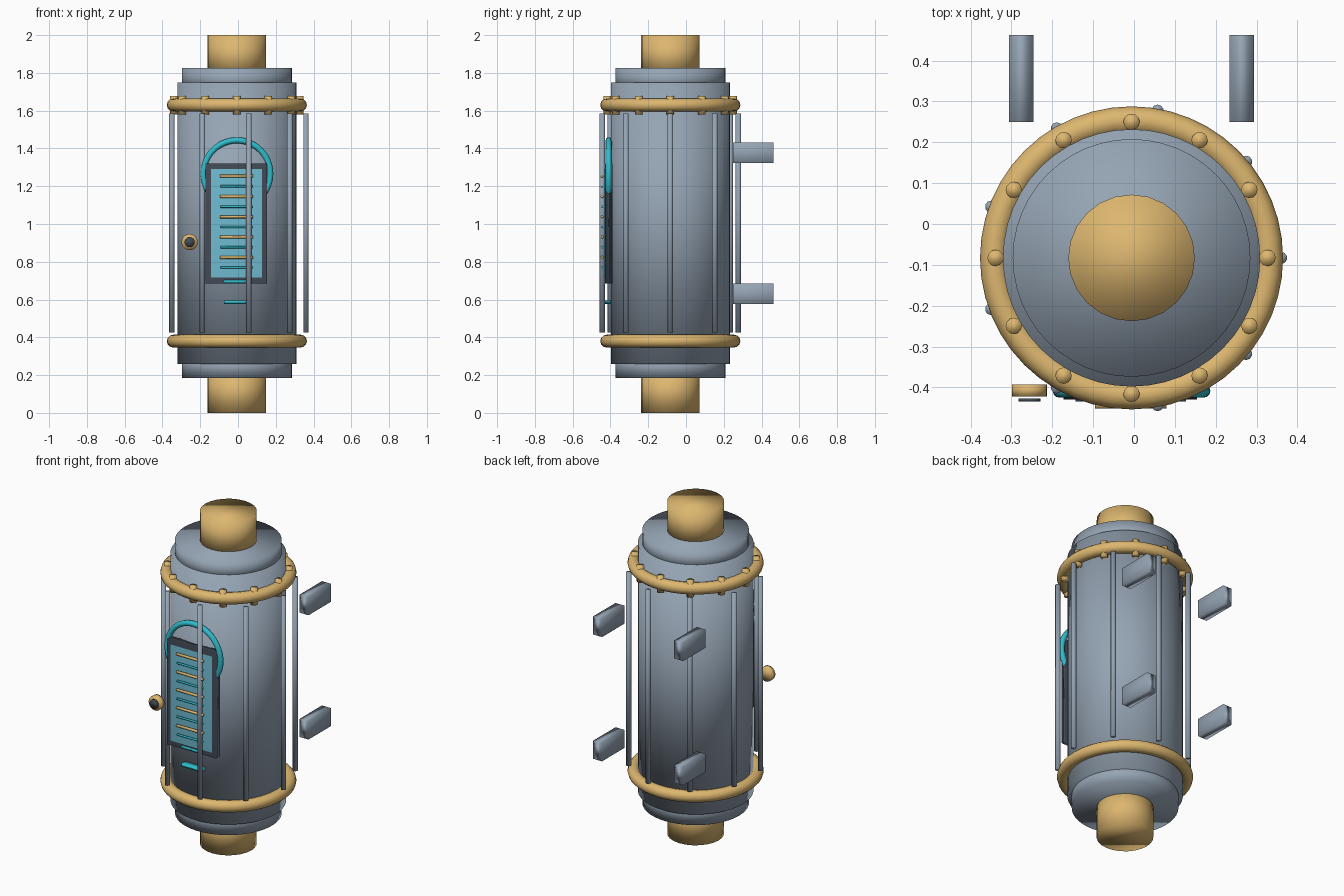
import bpy
from math import cos, sin, pi, radians

if "Cube" in bpy.data.objects:
    bpy.data.objects.remove(bpy.data.objects["Cube"])

CX, CY = -0.006, -0.083      # axis of the tank


def material(name, rgb):
    m = bpy.data.materials.new(name)
    m.use_nodes = True
    m.diffuse_color = (*rgb, 1)
    m.node_tree.nodes["Principled BSDF"].inputs["Base Color"].default_value = (*rgb, 1)
    return m


steel = material("blue grey steel", (0.30, 0.37, 0.45))
brass = material("brass", (0.72, 0.47, 0.16))
cyan = material("bright cyan", (0.03, 0.50, 0.60))
glass = material("pale cyan glass", (0.16, 0.50, 0.64))
dark = material("dark slate", (0.055, 0.07, 0.095))


def finish(name, mat):
    ob = bpy.context.object
    ob.name = name
    ob.data.materials.append(mat)
    bpy.ops.object.shade_smooth()
    return ob


def cylinder(name, mat, radius, depth, loc, sides=48, rot=(0, 0, 0)):
    bpy.ops.mesh.primitive_cylinder_add(vertices=sides, radius=radius, depth=depth,
                                        location=loc, rotation=rot)
    return finish(name, mat)


def upright(name, mat, radius, z0, z1, x=CX, y=CY, sides=48):
    return cylinder(name, mat, radius, z1 - z0, (x, y, (z0 + z1) / 2), sides)


def box(name, mat, size, loc):
    bpy.ops.mesh.primitive_cube_add(size=1, location=loc)
    ob = finish(name, mat)
    ob.scale = size
    return ob


def torus(name, mat, major, minor, loc, rot=(0, 0, 0)):
    bpy.ops.mesh.primitive_torus_add(major_radius=major, minor_radius=minor, location=loc,
                                     rotation=rot, major_segments=48, minor_segments=12)
    return finish(name, mat)


def around(count, radius):
    for i in range(count):
        a = 2 * pi * i / count
        yield i + 1, CX + radius * cos(a), CY + radius * sin(a)


# Tank body, end caps and pipe collars
upright("tank_body", steel, 0.315, 0.26, 1.75)
upright("bottom_cap", steel, 0.291, 0.185, 0.30)
upright("top_cap", steel, 0.291, 1.71, 1.825)
upright("bottom_pipe", brass, 0.155, 0, 0.22, sides=24)
upright("top_pipe", brass, 0.155, 1.79, 2.0, sides=24)

# Brass hoops, with bolts through the upper one
for name, z in (("bottom_hoop", 0.38), ("top_hoop", 1.63)):
    torus(name, brass, 0.337, 0.034, (CX, CY, z))
for i, x, y in around(12, 0.333):
    upright(f"hoop_bolt_{i}", brass, 0.02, 1.58, 1.677, x, y, 12)

# Guard rods around the tank
for i, x, y in around(9, 0.366):
    upright(f"guard_rod_{i}", steel, 0.015, 0.425, 1.585, x, y, 10)

# Rear mounting brackets
for side, x in (("left", 0.27), ("right", -0.27)):
    for level, z in (("upper", 1.378), ("lower", 0.631)):
        box(f"{side}_{level}_bracket", steel, (0.06, 0.213, 0.108), (CX + x, 0.3565, z))

# Gauge panel with a cyan ring behind it
box("panel_frame", dark, (0.327, 0.04, 0.635), (-0.009, -0.41, 1.003))
box("panel_glass", glass, (0.27, 0.03, 0.575), (-0.008, -0.42, 1.003))
torus("panel_ring", cyan, 0.177, 0.016, (CX, -0.409, 1.266), (radians(90), 0, 0))

# Gauge marks, alternating brass and cyan
for i in range(10):
    mat, r, length = ((brass, 0.008, 0.175), (cyan, 0.006, 0.17))[i % 2]
    cylinder(f"gauge_mark_{i + 1}", mat, r, length, (-0.008, -0.444, 1.253 - 0.0537 * i),
             8, (0, radians(90), 0))
for name, z in (("upper_bar", 0.695), ("lower_bar", 0.586)):
    box(name, cyan, (0.132, 0.035, 0.018), (-0.008, -0.415, z))

# Side knob with a dark button
facing = (radians(90), 0, 0)
cylinder("knob", brass, 0.043, 0.029, (-0.256, -0.4075, 0.904), 24, facing)
cylinder("knob_button", dark, 0.027, 0.008, (-0.256, -0.431, 0.904), 24, facing)
